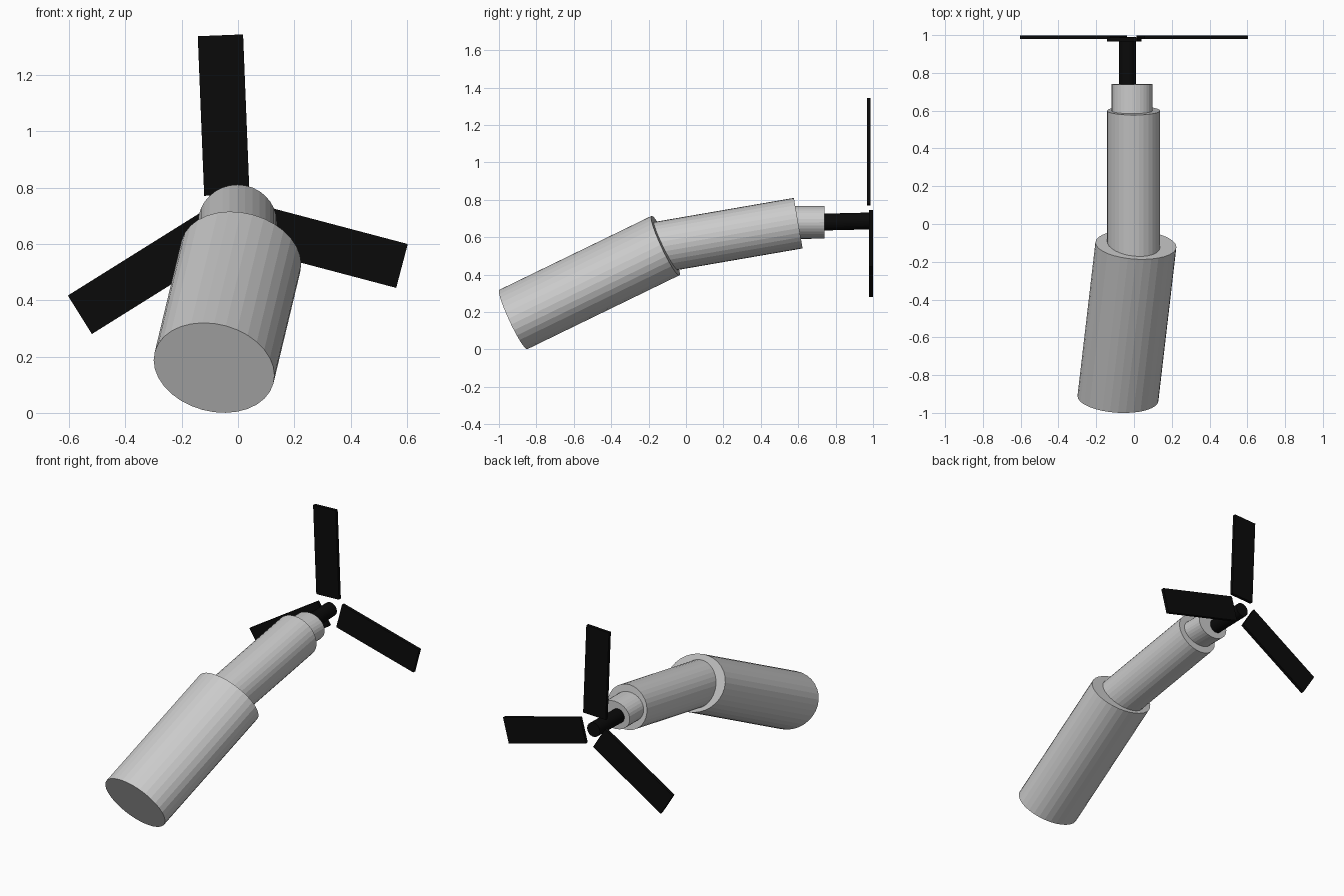
import bpy
import math
from mathutils import Vector, Matrix

if "Cube" in bpy.data.objects:
    bpy.data.objects.remove(bpy.data.objects["Cube"])


def material(name, value):
    m = bpy.data.materials.new(name)
    m.diffuse_color = (value, value, value, 1.0)
    m.use_nodes = True
    m.node_tree.nodes["Principled BSDF"].inputs["Base Color"].default_value = m.diffuse_color
    return m


grey = material("light grey", 0.6)
black = material("black", 0.003)


def tube(name, start, end, r_side, r_up, mat, roll=0.0):
    """Closed elliptical cylinder between two points, rolled about its axis."""
    a, b = Vector(start), Vector(end)
    axis = (b - a).normalized()
    side = axis.cross(Vector((0, 0, 1))).normalized()
    side = Matrix.Rotation(roll, 3, axis) @ side
    up = side.cross(axis)
    bpy.ops.mesh.primitive_cylinder_add(vertices=32, radius=1, depth=1)
    ob = bpy.context.object
    ob.name = name
    frame = Matrix((side * r_side, up * r_up, -axis * (b - a).length)).transposed()
    ob.data.transform(Matrix.Translation((a + b) / 2) @ frame.to_4x4())
    ob.data.flip_normals() if frame.determinant() < 0 else None
    ob.data.materials.append(mat)
    return ob


def blade(name, centre, angle):
    """Thin flat paddle; angle is its long direction in the x-z plane."""
    bpy.ops.mesh.primitive_cube_add(size=1)
    ob = bpy.context.object
    ob.name = name
    ob.data.transform(Matrix.Translation(centre)
                      @ Matrix.Rotation(-math.radians(angle), 4, 'Y')
                      @ Matrix.Diagonal((0.567, 0.02, 0.161, 1)))
    ob.data.materials.append(black)


# Body sections, from the thick handle to the narrow collar
tube("handle", (-0.085, -0.923, 0.16), (0.01, -0.11, 0.555),
     0.218, 0.173, grey, math.radians(17))
tube("middle_section", (-0.002, -0.2, 0.537), (-0.002, 0.60, 0.675),
     0.14, 0.137, grey)
tube("collar", (-0.01, 0.55, 0.679), (-0.01, 0.74, 0.68), 0.108, 0.088, grey)

# Drive shaft
tube("shaft", (-0.035, 0.70, 0.68), (-0.035, 0.99, 0.687), 0.045, 0.045, black)

# Three propeller blades
blade("upper_blade", (-0.051, 0.977, 1.057), 92.3)
blade("right_blade", (0.308, 0.989, 0.594), -14.8)
blade("left_blade", (-0.321, 0.989, 0.4985), 32)
